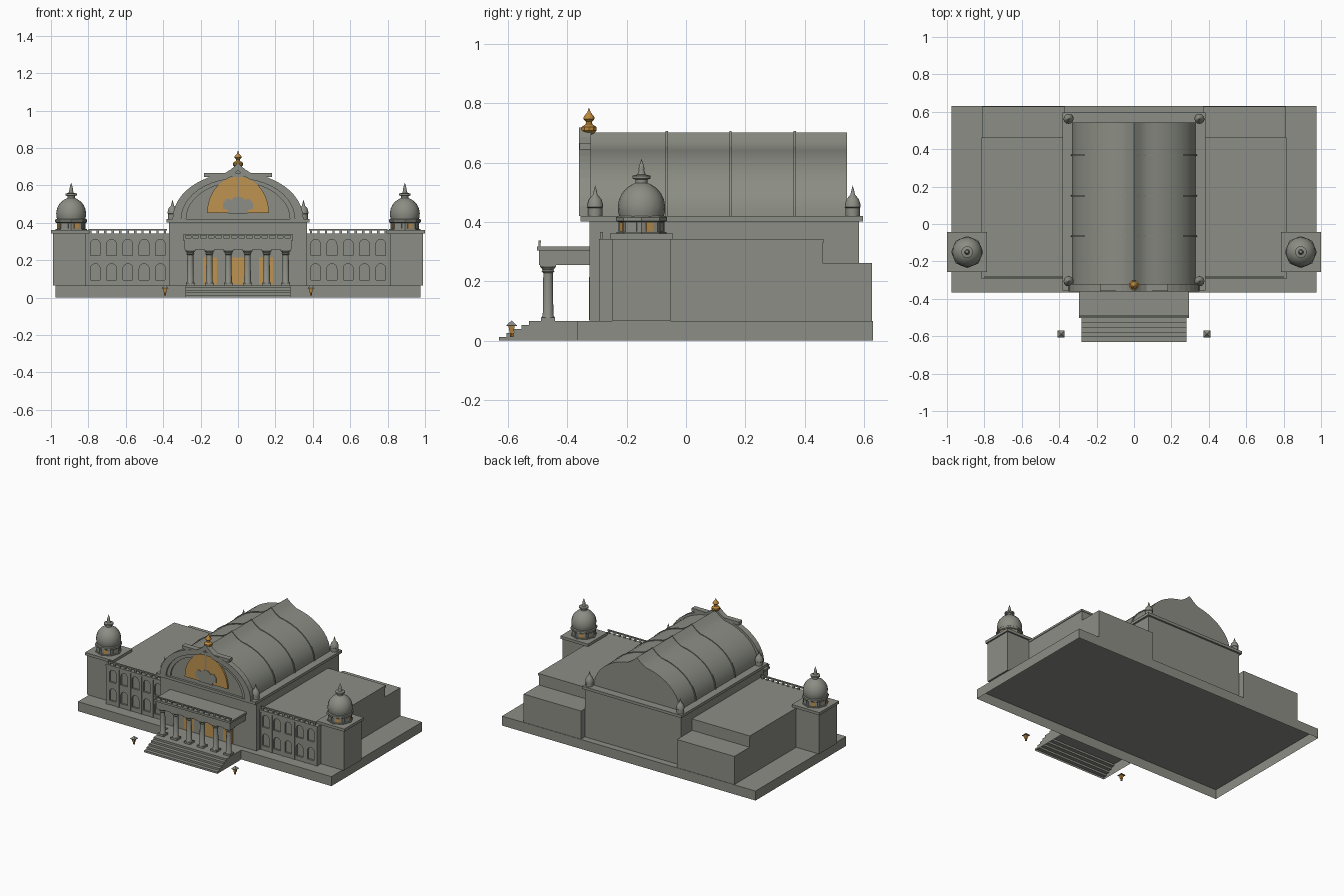
import bpy, bmesh, math
from mathutils import Vector

cube = bpy.data.objects.get("Cube")
if cube:
    bpy.data.objects.remove(cube, do_unlink=True)


def material(name, rgb):
    m = bpy.data.materials.new(name)
    m.use_nodes = True
    m.diffuse_color = (*rgb, 1)
    m.node_tree.nodes["Principled BSDF"].inputs["Base Color"].default_value = (*rgb, 1)
    return m


STONE = material("grey stone", (0.26, 0.27, 0.232))
GLASS = material("amber glass", (0.52, 0.29, 0.08))
GOLD = material("gold", (0.5, 0.25, 0.045))


def finish(name, bm, mat, smooth=False):
    bmesh.ops.recalc_face_normals(bm, faces=bm.faces)
    mesh = bpy.data.meshes.new(name)
    bm.to_mesh(mesh)
    bm.free()
    mesh.materials.append(mat)
    ob = bpy.data.objects.new(name, mesh)
    bpy.context.collection.objects.link(ob)
    if smooth:
        bpy.ops.object.select_all(action='DESELECT')
        ob.select_set(True)
        bpy.context.view_layer.objects.active = ob
        bpy.ops.object.shade_smooth_by_angle(angle=math.radians(35))
    return ob


def add_prism(bm, pts, y0, y1):
    """Extrude an x-z outline along y."""
    a, b = ([bm.verts.new((x, y, z)) for x, z in pts] for y in (y0, y1))
    bm.faces.new(a)
    bm.faces.new(b[::-1])
    n = len(pts)
    for i in range(n):
        bm.faces.new((a[i], b[i], b[(i + 1) % n], a[(i + 1) % n]))


def open_below(bm):
    """Remove the downward faces, leaving a hollow shell."""
    bmesh.ops.recalc_face_normals(bm, faces=bm.faces)
    under = [f for f in bm.faces if f.normal.z < -0.9]
    bmesh.ops.delete(bm, geom=under, context='FACES')


def prism(name, pts, y0, y1, mat=STONE, smooth=False):
    bm = bmesh.new()
    add_prism(bm, pts, y0, y1)
    return finish(name, bm, mat, smooth)


def rect(x0, x1, z0, z1):
    return [(x0, z0), (x1, z0), (x1, z1), (x0, z1)]


def box(name, x, y, z, mat=STONE):
    return prism(name, rect(*x, *z), *y, mat)


def lathe(name, profile, at, seg=16, mat=STONE, smooth=True, turn=0):
    """Revolve (radius, height) points about a vertical axis."""
    bm = bmesh.new()
    rings = []
    for r, z in profile:
        rings.append([bm.verts.new((at[0] + r * math.cos(turn + math.tau * i / seg),
                                    at[1] + r * math.sin(turn + math.tau * i / seg), z))
                      for i in range(seg)])
    for lo, hi in zip(rings, rings[1:]):
        for i in range(seg):
            j = (i + 1) % seg
            bm.faces.new((lo[i], lo[j], hi[j], hi[i]))
    bm.faces.new(rings[0][::-1])
    bm.faces.new(rings[-1])
    bmesh.ops.remove_doubles(bm, verts=bm.verts, dist=0.00005)
    return finish(name, bm, mat, smooth)


def arch(cx, half, z0, spring, n=10):
    return [(cx - half, z0), (cx + half, z0)] + [
        (cx + half * math.cos(math.pi * i / n), spring + half * math.sin(math.pi * i / n))
        for i in range(n + 1)]


def mirrored(half):
    return half + [(-x, z) for x, z in reversed(half) if x > 0]


def scaled(pts, k, z0=0.42):
    return [(x * k, z0 + (z - z0) * k) for x, z in pts]


# Hollow plinth and main block
bm = bmesh.new()
add_prism(bm, rect(-0.977, 0.977, 0, 0.066), -0.367, 0.63)
open_below(bm)
finish("plinth", bm, STONE)
box("central_hall", (-0.37, 0.37), (-0.325, 0.584), (0.066, 0.402))
box("hall_cornice", (-0.383, 0.383), (-0.356, 0.597), (0.402, 0.421))

# Vaulted roof with ribs: an elliptical arch rising to a pointed crest
ellipse = [(0.33 * math.cos(a), 0.42 + 0.235 * math.sin(a))
           for a in (math.radians(78) * i / 10 for i in range(11))]
ogee = mirrored(ellipse + [(0.035, 0.671), (0, 0.702)])
prism("vault_roof", ogee, -0.33, 0.542, smooth=True)
for y in (-0.065, 0.15, 0.367):
    prism("vault_rib", scaled(ogee, 1.02), y - 0.004, y + 0.004)

# Front gable: moulded arches, panel and fan window
outer = scaled(ogee, 1.06)
prism("gable_arch", outer + scaled(ogee, 0.92)[::-1], -0.36, -0.32)
prism("gable_inner_arch", scaled(ogee, 0.94) + scaled(ogee, 0.84)[::-1], -0.35, -0.32)
prism("gable_panel", scaled(ogee, 0.93), -0.34, -0.322)
box("gable_crest", (-0.182, 0.182), (-0.359, -0.321), (0.645, 0.667))
fan = [(0.165 * math.cos(math.pi * i / 20), 0.452 + 0.195 * math.sin(math.pi * i / 20))
       for i in range(21)]
prism("fan_window", fan, -0.3515, -0.338, GLASS)
prism("fan_centre", mirrored([(0.05, 0.45), (0.055, 0.468), (0.08, 0.475), (0.08, 0.505),
                              (0.06, 0.53), (0.035, 0.522), (0.02, 0.538)]),
      -0.355, -0.345)
box("fan_mullion", (-0.004, 0.004), (-0.355, -0.345), (0.5, 0.65))
lathe("gable_finial", [(0.012, 0.695), (0.027, 0.708), (0.027, 0.72), (0.012, 0.73),
                       (0.01, 0.738), (0.02, 0.748), (0.018, 0.757), (0.007, 0.768),
                       (0, 0.786)], (0, -0.327), 10, GOLD)

# Corner pinnacles of the hall
for sx in (-1, 1):
    for y in (-0.306, 0.562):
        lathe("pinnacle", [(0.024, 0.42), (0.024, 0.448), (0.027, 0.45), (0.026, 0.46),
                           (0.021, 0.477), (0.008, 0.492), (0.005, 0.505), (0, 0.524)],
              (sx * 0.35, y), 12)

# Stairs, left open underneath
steps = [(-0.367, 0), (-0.63, 0)]
for i in range(5):
    y = -0.63 + i * 0.025
    steps += [(y, 0.0132 * (i + 1)), (y + 0.025, 0.0132 * (i + 1))]
steps[-1] = (-0.367, 0.066)
bm = bmesh.new()
add_prism(bm, steps, -0.282, 0.282)
for v in bm.verts:
    v.co = Vector((v.co.y, v.co.x, v.co.z))
open_below(bm)
finish("front_stairs", bm, STONE)

# Portico
for i in range(6):
    x = -0.255 + i * 0.102
    box("column_base", (x - 0.024, x + 0.024), (-0.489, -0.441), (0.066, 0.079))
    lathe("column", [(0.022, 0.079), (0.018, 0.086), (0.016, 0.228), (0.022, 0.234),
                     (0.018, 0.239), (0.027, 0.25)], (x, -0.465), 12)
    box("column_capital", (x - 0.027, x + 0.027), (-0.492, -0.438), (0.248, 0.257))
box("entablature", (-0.285, 0.285), (-0.495, -0.325), (0.256, 0.305))
box("portico_cornice", (-0.295, 0.295), (-0.503, -0.325), (0.304, 0.318))
box("portico_rail", (-0.295, 0.295), (-0.498, -0.489), (0.331, 0.338))
for i in range(15):
    x = -0.287 + i * 0.041
    box("portico_baluster", (x - 0.005, x + 0.005), (-0.497, -0.49), (0.317, 0.332))
for x in (-0.15, 0, 0.15):
    box("door", (x - 0.038, x + 0.038), (-0.3265, -0.324), (0.07, 0.215), GLASS)

for s, side in ((-1, "right"), (1, "left")):
    def span(a, b):
        return tuple(sorted((s * a, s * b)))

    # Wings with lower rear blocks, flush at the sides
    box(side + "_wing", span(0.36, 0.812), (-0.275, 0.46), (0.066, 0.33))
    box(side + "_wing_cornice", span(0.36, 0.816), (-0.293, 0.463), (0.329, 0.343))
    box(side + "_rear_block", span(0.37, 0.812), (0.46, 0.627), (0.066, 0.262))

    # Arcaded front wall
    wall = box(side + "_arcade_wall", span(0.365, 0.812), (-0.288, -0.27), (0.066, 0.332))
    bm = bmesh.new()
    for i in range(5):
        for z in (0.095, 0.225):
            add_prism(bm, arch(s * (0.415 + i * 0.087), 0.026, z, z + 0.06), -0.31, -0.2755)
    cutter = finish("window_cutter", bm, STONE)
    cutter.hide_render = True
    mod = wall.modifiers.new("windows", 'BOOLEAN')
    mod.object, mod.operation, mod.solver = cutter, 'DIFFERENCE', 'EXACT'
    bpy.context.view_layer.objects.active = wall
    bpy.ops.object.modifier_apply(modifier=mod.name)
    bpy.data.objects.remove(cutter, do_unlink=True)
    for i in range(6):
        x = s * (0.3715 + i * 0.087)
        box("pilaster", (x - 0.008, x + 0.008), (-0.292, -0.28), (0.066, 0.33))

    # Roof balustrade
    box(side + "_rail", span(0.38, 0.8), (-0.29, -0.279), (0.358, 0.367))
    for i in range(11):
        x = s * (0.39 + i * 0.04)
        box("baluster", (x - 0.006, x + 0.006), (-0.289, -0.28), (0.342, 0.36))

    # Corner tower
    cx, cy = s * 0.892, -0.15
    box(side + "_tower", (cx - 0.097, cx + 0.097), (cy - 0.097, cy + 0.097), (0.066, 0.343))
    box(side + "_tower_cornice", (cx - 0.107, cx + 0.107), (cy - 0.107, cy + 0.107),
        (0.342, 0.361))
    lathe(side + "_drum", [(0.084, 0.36), (0.084, 0.366), (0.077, 0.367), (0.077, 0.402)],
          (cx, cy), 8, smooth=False)
    lathe(side + "_drum_cornice", [(0.08, 0.4), (0.086, 0.404), (0.086, 0.416), (0.08, 0.42)],
          (cx, cy), 8, smooth=False)
    for k in range(8):
        a = math.radians(22.5 + 45 * k)
        pane = box("drum_window", (-0.013, 0.013), (-0.004, 0.004), (0.369, 0.398),
                   STONE if k % 2 else GLASS)
        pane.location = (cx + 0.0715 * math.cos(a), cy + 0.0715 * math.sin(a), 0)
        pane.rotation_euler.z = a + math.pi / 2
    lathe(side + "_dome", [(0.075, 0.418), (0.079, 0.435), (0.08, 0.452), (0.076, 0.475),
                           (0.066, 0.497), (0.05, 0.515), (0.032, 0.527), (0.02, 0.532),
                           (0.02, 0.543), (0.031, 0.547), (0.031, 0.556), (0.014, 0.56),
                           (0.009, 0.575), (0.01, 0.582), (0, 0.614)], (cx, cy), 16)

    # Free-standing lamp
    lx, ly = s * 0.39, -0.588
    turn = math.pi / 4
    lathe("lamp_post", [(0.006, 0.012), (0.006, 0.028)], (lx, ly), 8, GOLD)
    lathe("lamp_body", [(0.009, 0.026), (0.015, 0.05)], (lx, ly), 4, GOLD, False, turn)
    lathe("lamp_cap", [(0.025, 0.049), (0.025, 0.052), (0, 0.068)], (lx, ly), 4, STONE,
          False, turn)
